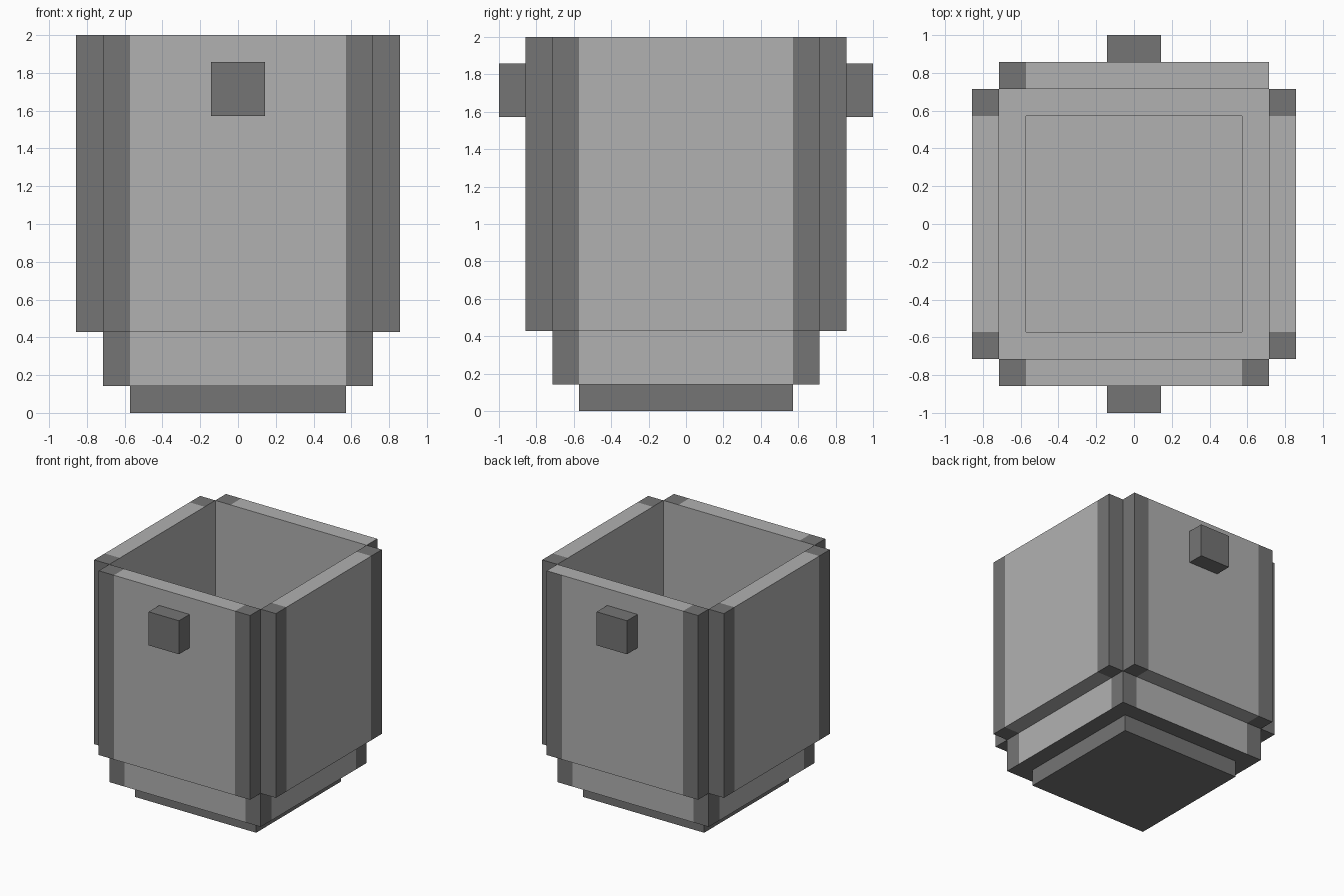
import bpy, bmesh, math
from mathutils import Vector

if "Cube" in bpy.data.objects:
    bpy.data.objects.remove(bpy.data.objects["Cube"], do_unlink=True)

U = 1 / 7            # modelling unit: every part sits on this grid
TRIM = 4 * U         # trim starts here, measured from the centre
LIGHT, DARK = 0, 1


def material(name, value):
    mat = bpy.data.materials.new(name)
    mat.use_nodes = True
    colour = (value, value, value, 1)
    mat.diffuse_color = colour
    mat.node_tree.nodes["Principled BSDF"].inputs["Base Color"].default_value = colour
    return mat


MATERIALS = [material("light grey", 0.44), material("dark grey", 0.176)]


def box_mesh(low, high, cut_axes=()):
    """Box between two grid corners, sliced at the trim lines."""
    bm = bmesh.new()
    bmesh.ops.create_cube(bm, size=1)
    low, high = Vector(low) * U, Vector(high) * U
    for v in bm.verts:
        v.co = [low[i] + (v.co[i] + 0.5) * (high[i] - low[i]) for i in range(3)]
    for axis in cut_axes:
        for side in (-1, 1):
            normal = Vector((0, 0, 0))
            normal[axis] = side
            bmesh.ops.bisect_plane(bm, geom=bm.verts[:] + bm.edges[:] + bm.faces[:],
                                   plane_co=normal * TRIM, plane_no=normal)
    return bm


def finish(name, bm, rule, angle=0):
    """Colour the faces by a rule and link the object."""
    bm.normal_update()
    for f in bm.faces:
        f.material_index = rule(f.normal, f.calc_center_median())
    mesh = bpy.data.meshes.new(name)
    bm.to_mesh(mesh)
    bm.free()
    for mat in MATERIALS:
        mesh.materials.append(mat)
    obj = bpy.data.objects.new(name, mesh)
    obj.rotation_euler.z = angle
    bpy.context.collection.objects.link(obj)


# Foot, whose top is the floor of the bin
finish("foot", box_mesh((-4, -4, 0), (4, 4, 1)),
       lambda n, c: LIGHT if n.z > 0.5 else DARK)

# Hollow base ring with dark corners
ring = box_mesh((-5, -5, 1), (5, 5, 3), cut_axes=(0, 1))
middle = [f for f in ring.faces if abs(f.normal.z) > 0.5
          and f.calc_center_median().xy.length < U]
rims = [e for f in middle for e in f.edges]
bmesh.ops.delete(ring, geom=middle, context="FACES_ONLY")
bmesh.ops.bridge_loops(ring, edges=rims)
bmesh.ops.recalc_face_normals(ring, faces=ring.faces[:])


def ring_colour(n, c):
    if abs(n.z) > 0.5:
        return LIGHT if n.z > 0 else DARK
    return DARK if min(abs(c.x), abs(c.y)) > TRIM else LIGHT


finish("base_ring", ring, ring_colour)

# Four wall panels with dark end trims outside and plain insides
for i, side in enumerate(("front", "left", "back", "right")):
    def wall_colour(n, c):
        if n.y > 0.5:
            return LIGHT
        if side == "back" and n.z > 0.5 and c.x < 0:
            return LIGHT
        return DARK if abs(c.x) > TRIM else LIGHT

    finish(side + "_wall", box_mesh((-5, -6, 3), (5, -5, 14), cut_axes=(0,)),
           wall_colour, i * math.pi / 2)

# Handles on the front and back
for i, side in enumerate(("front", "back")):
    finish(side + "_handle", box_mesh((-1, -7, 11), (1, -6, 13)),
           lambda n, c: DARK, i * math.pi)
